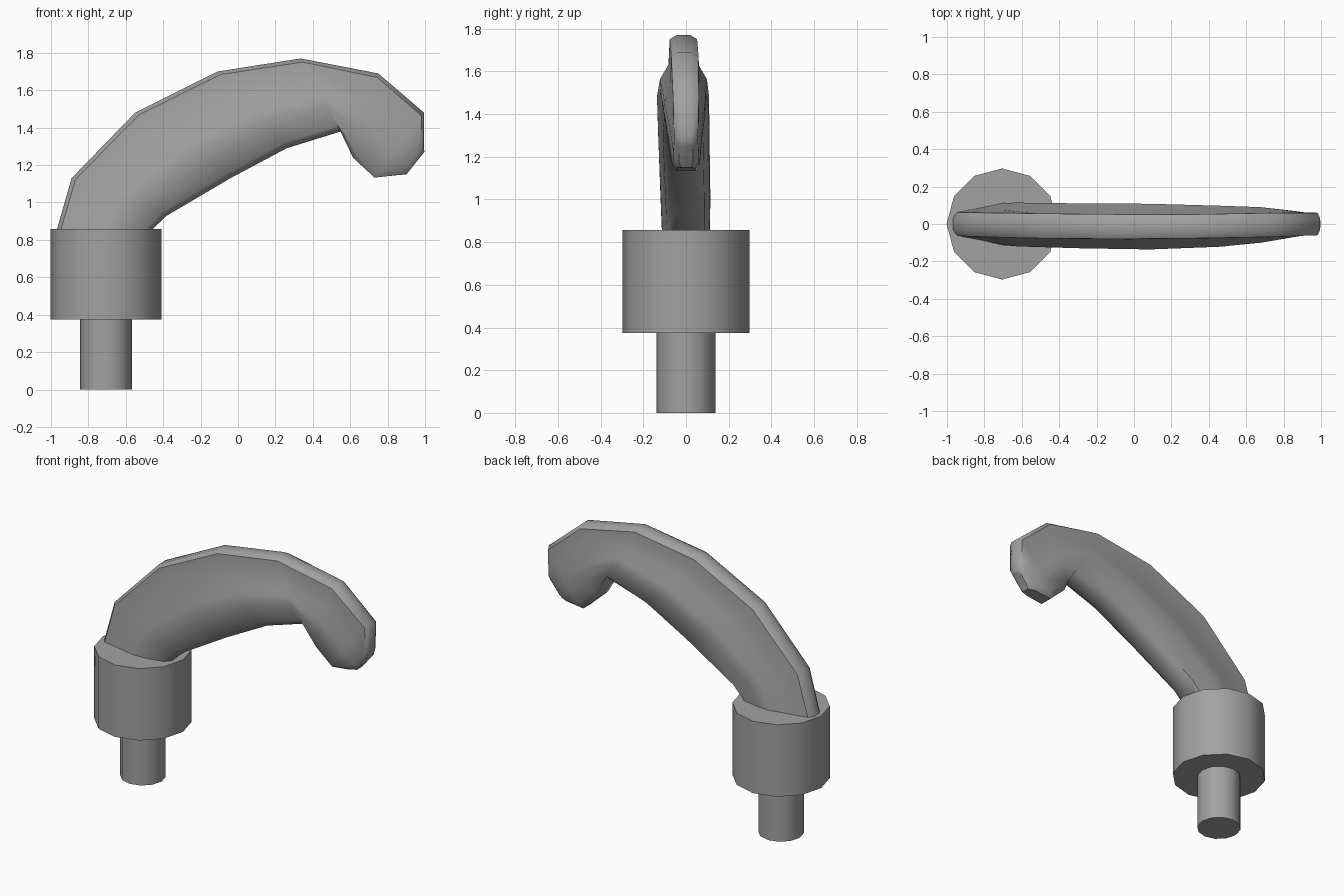
import bpy
import bmesh
from mathutils import Vector

cube = bpy.data.objects.get("Cube")
if cube:
    bpy.data.objects.remove(cube, do_unlink=True)

grey = bpy.data.materials.new("plain grey")
grey.use_nodes = True
colour = (0.36, 0.36, 0.36, 1)
grey.diffuse_color = colour
grey.node_tree.nodes["Principled BSDF"].inputs["Base Color"].default_value = colour


def finish(obj):
    obj.data.materials.append(grey)
    bpy.ops.object.select_all(action="DESELECT")
    obj.select_set(True)
    bpy.context.view_layer.objects.active = obj
    bpy.ops.object.shade_smooth_by_angle(angle=0.77)


def post(name, radius, bottom, top):
    bpy.ops.mesh.primitive_cylinder_add(
        vertices=12, radius=radius, depth=top - bottom,
        location=(-0.705, 0, (bottom + top) / 2), rotation=(0, 0, 1.5708))
    obj = bpy.context.object
    obj.name = name
    finish(obj)


post("stem", 0.139, 0, 0.375)
post("collar", 0.297, 0.375, 0.857)

# Lever stations: outer x, z, inner x, z, then half thickness
# at the rim, upper side and bulge, and y shift
stations = [
    (-0.97, 0.85, -0.465, 0.85, 0.062, 0.092, 0.113, 0),
    (-0.89, 1.13, -0.38, 0.93, 0.064, 0.08, 0.117, -0.003),
    (-0.55, 1.48, -0.04, 1.13, 0.066, 0.071, 0.12, -0.01),
    (-0.11, 1.70, 0.26, 1.29, 0.066, 0.071, 0.122, -0.014),
    (0.335, 1.77, 0.55, 1.38, 0.064, 0.069, 0.11, -0.012),
    (0.75, 1.69, 0.615, 1.24, 0.064, 0.069, 0.095, -0.005),
    (0.995, 1.48, 0.73, 1.133, 0.06, 0.062, 0.07, 0),
    (0.995, 1.305, 0.86, 1.147, 0.056, 0.057, 0.059, 0),
    (0.996, 1.27, 0.90, 1.15, 0.033, 0.033, 0.033, 0),
]


def section(bm, ox, oz, ix, iz, rim, side, bulge, shift):
    outer, inner = Vector((ox, 0, oz)), Vector((ix, 0, iz))
    length = (inner - outer).length
    # Half profile from the outer rim down to the inner edge
    half = [(0, rim * 0.5), (0.022 / length, rim), (0.35, side),
            (0.53, bulge), (0.68, bulge * 0.98),
            (1 - 0.035 / length, (bulge + rim) / 2), (1, rim * 0.75)]
    loop = [(t, -y) for t, y in half] + [(t, y) for t, y in reversed(half)]
    return [bm.verts.new(outer.lerp(inner, t) + Vector((0, y + shift, 0)))
            for t, y in loop]


# Loft the curved lever through its stations
bm = bmesh.new()
rings = [section(bm, *s) for s in stations]
for a, b in zip(rings, rings[1:]):
    for i in range(len(a)):
        j = (i + 1) % len(a)
        bm.faces.new((a[i], a[j], b[j], b[i]))
bm.faces.new(rings[0])
bm.faces.new(rings[-1])
bmesh.ops.recalc_face_normals(bm, faces=bm.faces)
mesh = bpy.data.meshes.new("lever")
bm.to_mesh(mesh)
bm.free()
lever = bpy.data.objects.new("lever", mesh)
bpy.context.collection.objects.link(lever)
finish(lever)
